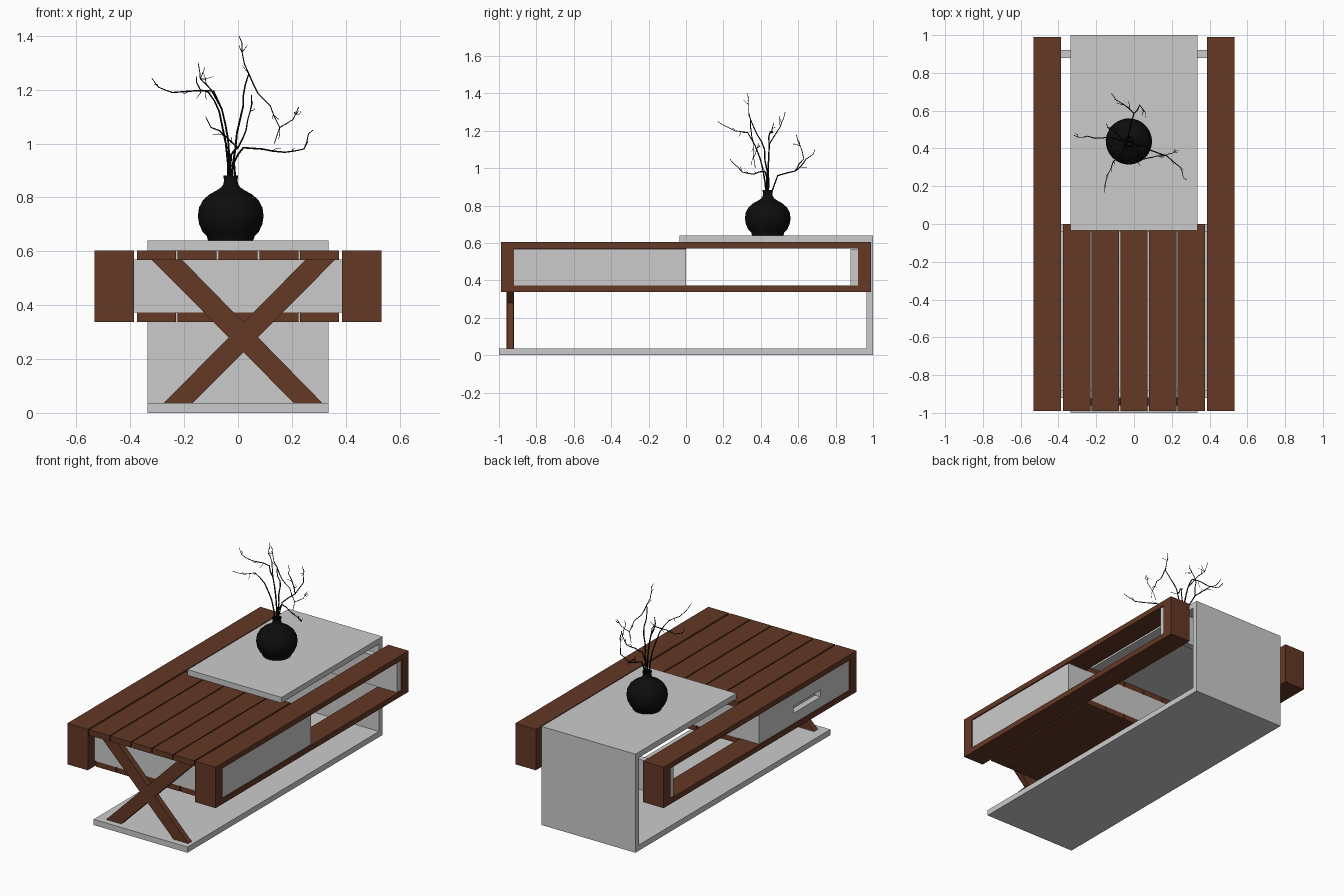
import bpy, bmesh, math, random
from mathutils import Vector

if "Cube" in bpy.data.objects:
    bpy.data.objects.remove(bpy.data.objects["Cube"])

random.seed(4)


def material(name, rgb):
    m = bpy.data.materials.new(name)
    m.diffuse_color = (*rgb, 1)
    m.use_nodes = True
    m.node_tree.nodes["Principled BSDF"].inputs["Base Color"].default_value = m.diffuse_color
    return m


WOOD = material("brown_wood", (0.125, 0.04, 0.018))
BLACK = material("black", (0.004, 0.004, 0.004))


def add_object(name, bm, mat=None):
    bmesh.ops.recalc_face_normals(bm, faces=bm.faces)
    me = bpy.data.meshes.new(name)
    bm.to_mesh(me)
    bm.free()
    ob = bpy.data.objects.new(name, me)
    bpy.context.collection.objects.link(ob)
    if mat:
        me.materials.append(mat)
    return ob


def box(name, x, y, z, mat=None):
    bm = bmesh.new()
    bmesh.ops.create_cube(bm, size=1)
    for v in bm.verts:
        v.co = [(a + b) / 2 + c * (b - a) for c, (a, b) in zip(v.co, (x, y, z))]
    return add_object(name, bm, mat)


def prism(name, pts, axis, lo, hi, mat=None):
    """Extrude a 2D outline along x (outline in yz) or y (outline in xz)."""
    bm = bmesh.new()
    place = (lambda a, b, t: (t, a, b)) if axis == "x" else (lambda a, b, t: (a, t, b))
    face = bm.faces.new([bm.verts.new(place(a, b, lo)) for a, b in pts])
    ext = bmesh.ops.extrude_face_region(bm, geom=[face])["geom"]
    for v in ext:
        if isinstance(v, bmesh.types.BMVert):
            v.co = place(*((v.co.y, v.co.z) if axis == "x" else (v.co.x, v.co.z)), hi)
    return add_object(name, bm, mat)


# Grey C-shaped body: floor plate, back plate and raised top plate
prism("concrete_body", [(-1, 0), (1, 0), (1, 0.64), (-0.035, 0.64), (-0.035, 0.604),
                        (0.965, 0.604), (0.965, 0.037), (-1, 0.037)], "x", -0.337, 0.337)

# Open wooden side frames
for side, s in (("left", -1), ("right", 1)):
    x = sorted((s * 0.386, s * 0.533))
    box(f"{side}_frame_top", x, (-0.99, 0.99), (0.57, 0.604), WOOD)
    box(f"{side}_frame_bottom", x, (-0.99, 0.99), (0.338, 0.373), WOOD)
    box(f"{side}_frame_front_post", x, (-0.99, -0.92), (0.373, 0.57), WOOD)
    box(f"{side}_frame_back_post", x, (0.92, 0.99), (0.373, 0.57), WOOD)

# Top and bottom slats
for i in range(5):
    c = (i - 2) * 0.1517
    x = (c - 0.0725, c + 0.0725)
    box(f"top_slat_{i + 1}", x, (-0.99, 0), (0.568, 0.604), WOOD)
    box(f"bottom_slat_{i + 1}", x, (-0.92, 0), (0.338, 0.373), WOOD)

# Grey cross panels: front, middle divider, back
for name, y0, y1 in (("front_panel", -0.92, -0.88), ("divider_panel", -0.04, 0),
                     ("back_panel", 0.88, 0.92)):
    box(name, (-0.525, 0.525), (y0, y1), (0.373, 0.569))

# Drawer with a handle slot on the left face only
box("drawer_body", (-0.47, 0.47), (-0.88, -0.04), (0.376, 0.55))
box("drawer_right_face", (0.49, 0.526), (-0.919, -0.04), (0.373, 0.569))
left_face = box("drawer_left_face", (-0.526, -0.47), (-0.919, -0.04), (0.373, 0.569))
cutter = box("handle_cutter", (-0.6, -0.485), (-0.63, -0.35), (0.44, 0.485))
cutter.hide_render = True
cutter.hide_set(True)
mod = left_face.modifiers.new("handle_slot", "BOOLEAN")
mod.object = cutter
mod.solver = "EXACT"

# Crossed front legs
prism("leg_rising_right", [(-0.275, 0.037), (-0.167, 0.037), (0.36, 0.568), (0.25, 0.568)],
      "y", -0.96, -0.92, WOOD)
prism("leg_rising_left", [(0.207, 0.037), (0.313, 0.037), (-0.207, 0.568), (-0.32, 0.568)],
      "y", -0.958, -0.921, WOOD)

# Vase: lathed profile with hollow neck
profile = [(0, 0.64), (0.083, 0.64), (0.087, 0.648), (0.088, 0.656), (0.104, 0.672),
           (0.117, 0.7), (0.122, 0.73), (0.118, 0.762), (0.103, 0.79), (0.08, 0.811),
           (0.053, 0.826), (0.035, 0.838), (0.027, 0.85), (0.025, 0.865), (0.028, 0.882),
           (0.023, 0.882), (0.02, 0.865), (0.02, 0.83), (0, 0.82)]
bm = bmesh.new()
verts = [bm.verts.new((r, 0, z)) for r, z in profile]
edges = [bm.edges.new(p) for p in zip(verts, verts[1:])]
bmesh.ops.spin(bm, geom=verts + edges, cent=(0, 0, 0), axis=(0, 0, 1),
               angle=math.tau, steps=48)
bmesh.ops.remove_doubles(bm, verts=bm.verts, dist=1e-5)
vase = add_object("vase", bm, BLACK)
vase.location = (-0.027, 0.437, 0)

# Dry branches: tapered tubes along hand-placed paths, plus small random twigs
cu = bpy.data.curves.new("branches", "CURVE")
cu.dimensions = "3D"
cu.bevel_depth = 1.0
cu.bevel_resolution = 1


def branch(pts, r0=0.0045, r1=0.0015, twigs=3):
    pts = [Vector(p) for p in pts]
    fine = [pts[0]]
    for a, b in zip(pts, pts[1:]):
        jitter = Vector([random.uniform(-0.006, 0.006) for _ in range(3)])
        fine += [(a + b) / 2 + jitter, b]
    sp = cu.splines.new("POLY")
    sp.points.add(len(fine) - 1)
    for i, (q, p) in enumerate(zip(sp.points, fine)):
        q.co = (*p, 1)
        q.radius = r0 + (r1 - r0) * i / (len(fine) - 1)
    for _ in range(twigs):
        k = random.randrange(len(fine) // 2, len(fine) - 1)
        d = (fine[k + 1] - fine[k]).normalized()
        side = Vector([random.uniform(-1, 1) for _ in range(3)])
        tip = fine[k] + (d + side * 0.8).normalized() * random.uniform(0.02, 0.05)
        branch([fine[k], tip], 0.0016, 0.0009, 0)


# tall branch and its right-hand fork
branch([(-0.027, 0.437, 0.83), (-0.01, 0.435, 0.98), (0.01, 0.42, 1.1), (0.02, 0.38, 1.18),
        (0.04, 0.345, 1.26), (0.015, 0.335, 1.34), (0.004, 0.327, 1.4)])
branch([(0.04, 0.345, 1.26), (0.075, 0.35, 1.185), (0.12, 0.36, 1.14), (0.155, 0.36, 1.06),
        (0.135, 0.37, 1.0)], 0.003)
branch([(0.155, 0.36, 1.06), (0.205, 0.375, 1.09), (0.225, 0.39, 1.135)], 0.002)
# left branch
branch([(-0.03, 0.44, 0.83), (-0.037, 0.44, 1.016), (-0.06, 0.445, 1.128),
        (-0.09, 0.45, 1.195), (-0.18, 0.455, 1.195), (-0.245, 0.465, 1.19),
        (-0.296, 0.46, 1.21), (-0.32, 0.47, 1.243)])
branch([(-0.06, 0.445, 1.128), (-0.1, 0.49, 1.2), (-0.14, 0.51, 1.24),
        (-0.148, 0.53, 1.3)], 0.003)
# front-left branch
branch([(-0.035, 0.43, 0.83), (-0.045, 0.41, 1.0), (-0.07, 0.37, 1.12), (-0.11, 0.33, 1.19),
        (-0.14, 0.26, 1.2), (-0.155, 0.167, 1.25)])
# low right branch
branch([(-0.02, 0.437, 0.83), (-0.015, 0.435, 0.93), (0.02, 0.42, 0.985), (0.09, 0.39, 0.98),
        (0.174, 0.36, 0.968), (0.245, 0.3, 0.98), (0.258, 0.26, 1.02), (0.278, 0.235, 1.05)])
# back branch with fork
branch([(-0.03, 0.445, 0.83), (-0.025, 0.49, 0.96), (0.0, 0.585, 0.985), (-0.05, 0.63, 1.03),
        (-0.1, 0.66, 1.06), (-0.12, 0.69, 1.1)])
branch([(0.0, 0.585, 0.985), (0.03, 0.63, 1.05), (0.045, 0.61, 1.12), (0.05, 0.59, 1.18)], 0.003)

ob = bpy.data.objects.new("branches", cu)
bpy.context.collection.objects.link(ob)
cu.materials.append(BLACK)

# Smooth shading for vase and branches
bpy.ops.object.select_all(action="DESELECT")
ob.select_set(True)
bpy.context.view_layer.objects.active = ob
bpy.ops.object.convert(target="MESH")
vase.select_set(True)
bpy.ops.object.shade_smooth_by_angle(angle=math.radians(40))
